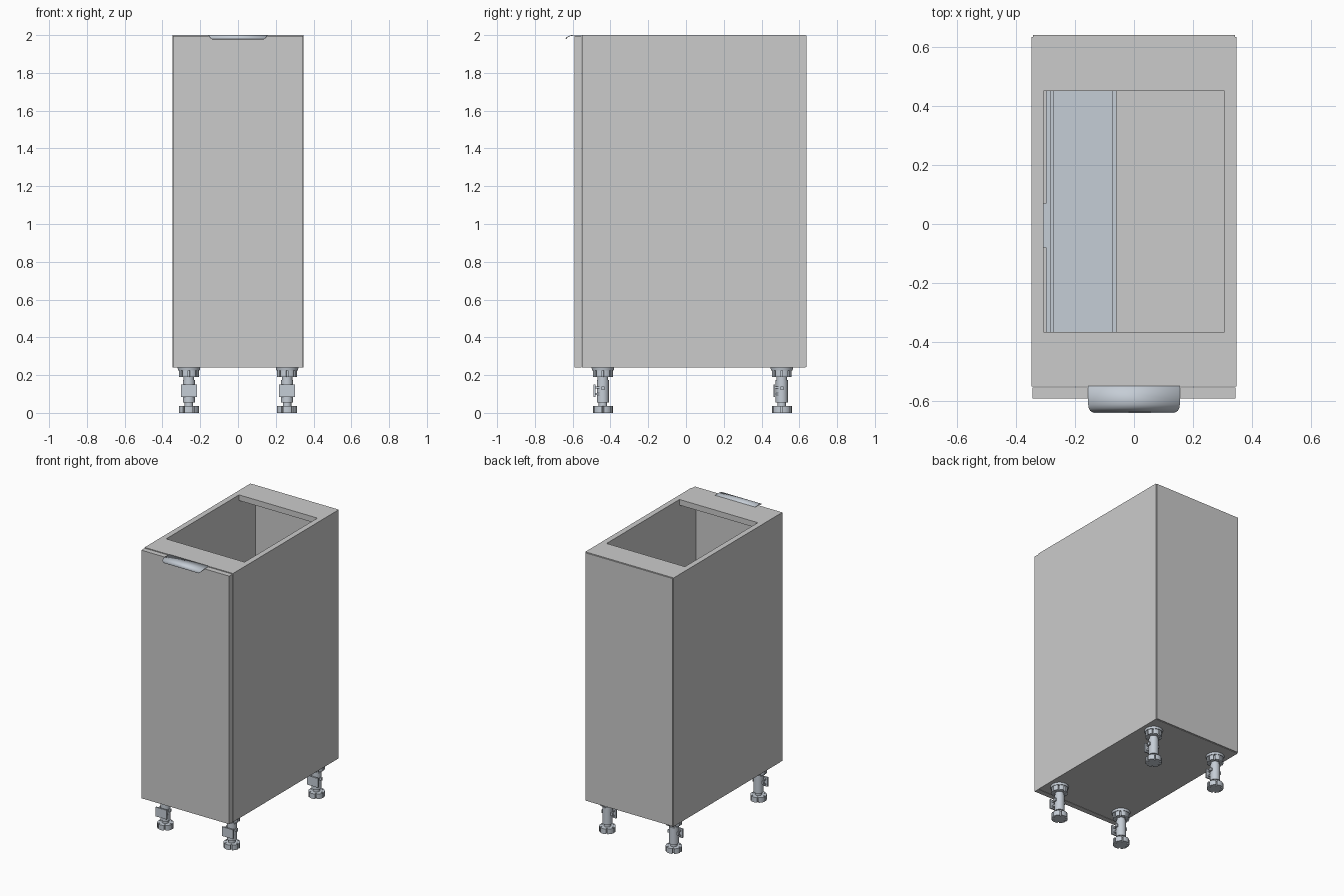
import bpy, bmesh, math
from mathutils import Matrix

if "Cube" in bpy.data.objects:
    bpy.data.objects.remove(bpy.data.objects["Cube"])

metal = bpy.data.materials.new("brushed_metal")
metal.diffuse_color = (0.56, 0.61, 0.67, 1)
metal.use_nodes = True
metal.node_tree.nodes["Principled BSDF"].inputs["Base Color"].default_value = metal.diffuse_color


def finish(name, bm, mat=None, smooth=False):
    bmesh.ops.recalc_face_normals(bm, faces=bm.faces)
    me = bpy.data.meshes.new(name)
    bm.to_mesh(me)
    bm.free()
    if mat:
        me.materials.append(mat)
    ob = bpy.data.objects.new(name, me)
    bpy.context.collection.objects.link(ob)
    if smooth:
        bpy.ops.object.select_all(action='DESELECT')
        ob.select_set(True)
        bpy.context.view_layer.objects.active = ob
        bpy.ops.object.shade_smooth_by_angle(angle=math.radians(35))
    return ob


def add_box(bm, x0, x1, y0, y1, z0, z1):
    m = Matrix.Translation(((x0 + x1) / 2, (y0 + y1) / 2, (z0 + z1) / 2))
    m = m @ Matrix.Diagonal((x1 - x0, y1 - y0, z1 - z0, 1))
    bmesh.ops.create_cube(bm, size=1, matrix=m)


def box(name, *dims, mat=None):
    bm = bmesh.new()
    add_box(bm, *dims)
    return finish(name, bm, mat)


def add_cyl(bm, r0, r1, z0, z1, n=32):
    bmesh.ops.create_cone(bm, cap_ends=True, segments=n, radius1=r0, radius2=r1,
                          depth=z1 - z0, matrix=Matrix.Translation((0, 0, (z0 + z1) / 2)))


def add_notched_disc(bm, r, r_in, z0, z1, notches=6):
    step = 360 / notches
    pts = []
    for i in range(notches):
        a = i * step
        pts += [(r_in, a - 5), (r_in, a + 5)]
        pts += [(r, a + 5 + (step - 10) * k / 6) for k in range(7)]
    vs = [bm.verts.new((p * math.cos(math.radians(a)), p * math.sin(math.radians(a)), z0))
          for p, a in pts]
    face = bm.faces.new(vs)
    ext = bmesh.ops.extrude_face_region(bm, geom=[face], use_keep_orig=True)
    top = [e for e in ext["geom"] if isinstance(e, bmesh.types.BMVert)]
    bmesh.ops.translate(bm, verts=top, vec=(0, 0, z1 - z0))


# Cabinet carcass panels
for side, s in (("left", -1), ("right", 1)):
    xa, xb = sorted((s * 0.307, s * 0.346))
    box(side + "_side_panel", xa, xb, -0.55, 0.632, 0.24, 2.0)
box("bottom_panel", -0.307, 0.307, -0.55, 0.632, 0.24, 0.28)
box("front_top_rail", -0.307, 0.307, -0.55, -0.365, 1.96, 2.0)
box("rear_top_rail", -0.307, 0.307, 0.45, 0.632, 1.96, 2.0)
box("back_panel", -0.341, 0.341, 0.632, 0.639, 0.243, 1.997)
box("door", -0.344, 0.344, -0.59, -0.553, 0.24, 1.996)

# Curled edge handle
bm = bmesh.new()
prof = [(-0.548, 1.999, 0.155), (-0.598, 1.999, 0.155), (-0.611, 1.997, 0.155),
        (-0.622, 1.993, 0.153), (-0.631, 1.987, 0.148), (-0.637, 1.979, 0.137)]
rows = [[bm.verts.new((s * w, y, z)) for s in (-1, 1)] for y, z, w in prof]
for a, b in zip(rows, rows[1:]):
    bm.faces.new((a[0], a[1], b[1], b[0]))
handle = finish("handle", bm, metal, smooth=True)
sol = handle.modifiers.new("thickness", 'SOLIDIFY')
sol.thickness = 0.004
sol.offset = 0

# Side-mounted pull-out: two trays with rims, runners and wall brackets
for name, z in (("lower", 0.36), ("upper", 1.02)):
    bm = bmesh.new()
    add_box(bm, -0.27, -0.075, -0.5, 0.5, z, z + 0.012)
    add_box(bm, -0.285, -0.27, -0.5, 0.5, z, z + 0.13)
    add_box(bm, -0.075, -0.06, -0.5, 0.5, z, z + 0.13)
    for y in (-0.5, 0.488):
        add_box(bm, -0.27, -0.075, y, y + 0.012, z, z + 0.13)
    finish(name + "_pullout_tray", bm, metal)
    box(name + "_runner", -0.297, -0.285, -0.52, 0.52, z + 0.02, z + 0.07, mat=metal)
    box(name + "_runner_bracket", -0.307, -0.297, -0.08, 0.07, z + 0.02, z + 0.07, mat=metal)


# Adjustable legs
def leg(name, x, y, clip_reach):
    bm = bmesh.new()
    add_notched_disc(bm, 0.053, 0.038, 0, 0.036)
    add_cyl(bm, 0.022, 0.022, 0.036, 0.06)
    add_cyl(bm, 0.032, 0.032, 0.055, 0.175)
    add_cyl(bm, 0.028, 0.028, 0.175, 0.195)
    add_notched_disc(bm, 0.053, 0.04, 0.19, 0.232, 8)
    add_cyl(bm, 0.057, 0.06, 0.225, 0.24)
    # plinth clip and its ears
    add_box(bm, -0.043, 0.043, -clip_reach, -clip_reach + 0.01, 0.085, 0.15)
    for z in (0.095, 0.13):
        add_box(bm, -0.03, 0.03, -clip_reach + 0.01, -0.01, z, z + 0.01)
    for s in (-1, 1):
        add_box(bm, s * 0.035 - 0.008, s * 0.035 + 0.008, -0.008, 0.008, 0.12, 0.14)
    ob = finish(name, bm, metal, smooth=True)
    ob.location = (x, y, 0)


for side, s in (("left", -1), ("right", 1)):
    leg("front_" + side + "_leg", s * 0.26, -0.44, 0.05)
    leg("rear_" + side + "_leg", s * 0.26, 0.507, 0.045)
